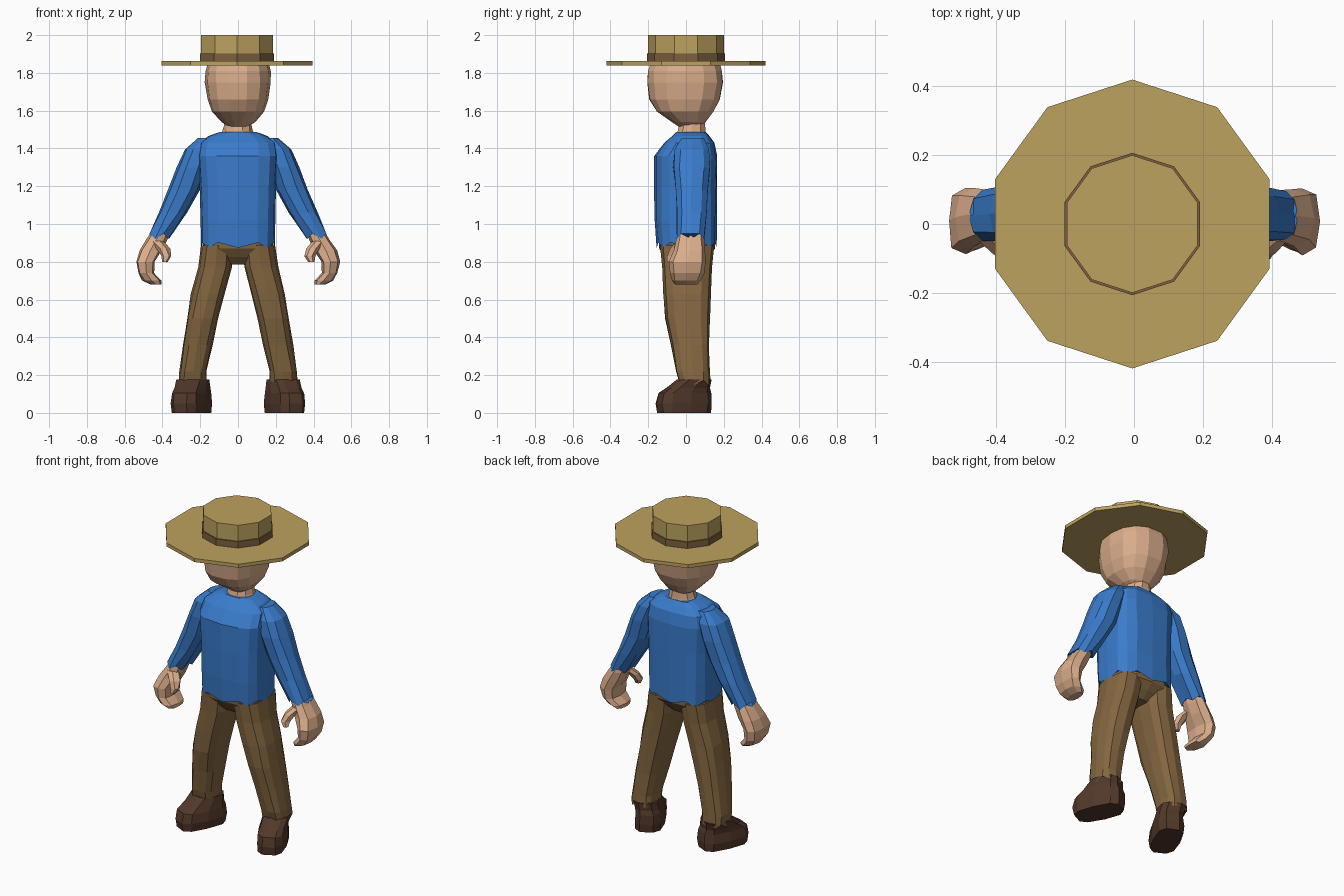
import bpy, bmesh, math, random
random.seed(4)


def material(name, rgb):
    m = bpy.data.materials.new(name)
    m.diffuse_color = (*rgb, 1)
    return m


STRAW = material("straw", (0.51, 0.36, 0.115))
BAND = material("hat band brown", (0.20, 0.115, 0.05))
SKIN = material("skin", (0.71, 0.42, 0.26))
BLUE = material("shirt blue", (0.042, 0.20, 0.60))
PANTS = material("trouser brown", (0.235, 0.135, 0.053))
SHOE = material("shoe brown", (0.085, 0.04, 0.023))


def loft(name, rings, mat, n=12, p=2.5, side=1, turn=0, jag=0, jitter=0.003):
    """Skin horizontal rounded-box rings (cx, cy, z, rx, ry); jag zigzags the first ring."""
    bm = bmesh.new()
    loops = []
    for i, (cx, cy, z, rx, ry) in enumerate(rings):
        loop = []
        for k in range(n):
            a = 2 * math.pi * k / n
            c, s = math.cos(a), math.sin(a)
            u = rx * math.copysign(abs(c) ** (2 / p), c)
            v = ry * math.copysign(abs(s) ** (2 / p), s)
            x = cx + u * math.cos(turn) - v * math.sin(turn)
            y = cy + u * math.sin(turn) + v * math.cos(turn)
            dz = (jag if k % 2 else -jag) if i == 0 else 0
            x += random.uniform(-jitter, jitter)
            y += random.uniform(-jitter, jitter)
            loop.append(bm.verts.new((side * x, y, z + dz)))
        loops.append(loop)
    for a, b in zip(loops, loops[1:]):
        for k in range(n):
            j = (k + 1) % n
            bm.faces.new((a[k], a[j], b[j], b[k]))
    bm.faces.new(loops[0])
    bm.faces.new(loops[-1])
    bmesh.ops.recalc_face_normals(bm, faces=bm.faces)
    me = bpy.data.meshes.new(name)
    bm.to_mesh(me)
    bm.free()
    me.materials.append(mat)
    ob = bpy.data.objects.new(name, me)
    bpy.context.collection.objects.link(ob)
    return ob


def disc(name, r, z0, z1, mat):
    """Ten-sided hat piece with a corner facing front and back."""
    loft(name, [(-0.005, 0, z, r, r) for z in (z0, z1)], mat,
         n=10, p=2, turn=math.pi / 2, jitter=0)


# Hat
disc("hat_brim", 0.42, 1.84, 1.862, STRAW)
disc("hat_band", 0.207, 1.86, 1.902, BAND)
disc("hat_crown", 0.2, 1.86, 2.0, STRAW)

# Head and neck
loft("head", [(0, 0.02, 1.515, 0.05, 0.06), (0, 0.015, 1.54, 0.09, 0.09),
              (0, -0.005, 1.595, 0.14, 0.152), (0, -0.007, 1.66, 0.163, 0.19),
              (0, -0.005, 1.75, 0.175, 0.205), (0, -0.004, 1.81, 0.172, 0.2),
              (0, -0.004, 1.852, 0.16, 0.185)], SKIN, n=14, p=2.4)
loft("neck", [(0, 0.03, 1.45, 0.1, 0.085), (0, 0.03, 1.495, 0.08, 0.075),
              (0, 0.035, 1.56, 0.065, 0.065)], SKIN, n=10, p=2)

# Shirt body
loft("shirt_body", [(0, 0.003, 0.888, 0.197, 0.16), (0, 0, 1.02, 0.2, 0.165),
                    (0, 0, 1.2, 0.203, 0.167), (0, 0, 1.36, 0.212, 0.166),
                    (0, 0.018, 1.43, 0.2, 0.132), (0, 0.025, 1.465, 0.155, 0.1),
                    (0, 0.028, 1.487, 0.1, 0.08)], BLUE, n=16, p=3, jag=0.014)

# Trouser seat
loft("trouser_seat", [(0, 0.005, 0.785, 0.05, 0.075), (0, 0.005, 0.825, 0.14, 0.115),
                      (0, 0.005, 0.87, 0.185, 0.148), (0, 0.005, 0.92, 0.19, 0.15)],
     PANTS, n=16, p=3)

for side, label in ((1, "left"), (-1, "right")):
    # Sleeve, from cuff to shoulder
    loft(label + "_sleeve", [(0.418, 0.025, 0.935, 0.06, 0.076), (0.345, 0.03, 1.06, 0.076, 0.083),
                             (0.285, 0.03, 1.18, 0.085, 0.09), (0.243, 0.03, 1.3, 0.08, 0.1),
                             (0.205, 0.03, 1.395, 0.078, 0.095), (0.165, 0.035, 1.455, 0.045, 0.06)],
         BLUE, n=10, p=2.4, side=side, jag=0.014)
    # Hand with curled fingers
    loft(label + "_hand", [(0.408, 0.025, 0.965, 0.046, 0.065), (0.43, 0.025, 0.92, 0.055, 0.074),
                           (0.463, 0.018, 0.86, 0.06, 0.085), (0.49, 0.008, 0.8, 0.05, 0.098),
                           (0.485, 0.005, 0.74, 0.043, 0.09), (0.455, 0.002, 0.7, 0.05, 0.078),
                           (0.432, 0, 0.68, 0.028, 0.06)], SKIN, n=8, p=2.6, side=side)
    loft(label + "_thumb", [(0.43, -0.02, 0.91, 0.035, 0.035), (0.395, -0.055, 0.87, 0.035, 0.034),
                            (0.38, -0.075, 0.83, 0.027, 0.027), (0.388, -0.085, 0.8, 0.016, 0.016)],
         SKIN, n=6, p=2, side=side)
    # Trouser leg, from hem to hip
    loft(label + "_trouser_leg", [(0.24, 0.045, 0.16, 0.075, 0.083), (0.239, 0.035, 0.22, 0.073, 0.09),
                                  (0.213, 0.022, 0.36, 0.078, 0.1), (0.187, 0.008, 0.5, 0.083, 0.117),
                                  (0.158, 0.005, 0.63, 0.09, 0.125), (0.122, 0.007, 0.77, 0.09, 0.132),
                                  (0.108, 0.007, 0.885, 0.088, 0.142)],
         PANTS, n=12, p=2.8, side=side, jag=0.012)
    # Shoe, toes turned outward
    loft(label + "_shoe", [(0.247, -0.01, 0, 0.08, 0.143), (0.247, -0.01, 0.05, 0.085, 0.15),
                           (0.245, -0.007, 0.105, 0.08, 0.142), (0.243, 0.01, 0.132, 0.078, 0.115),
                           (0.238, 0.045, 0.178, 0.078, 0.086)],
         SHOE, n=10, p=3, side=side, turn=math.radians(25))
